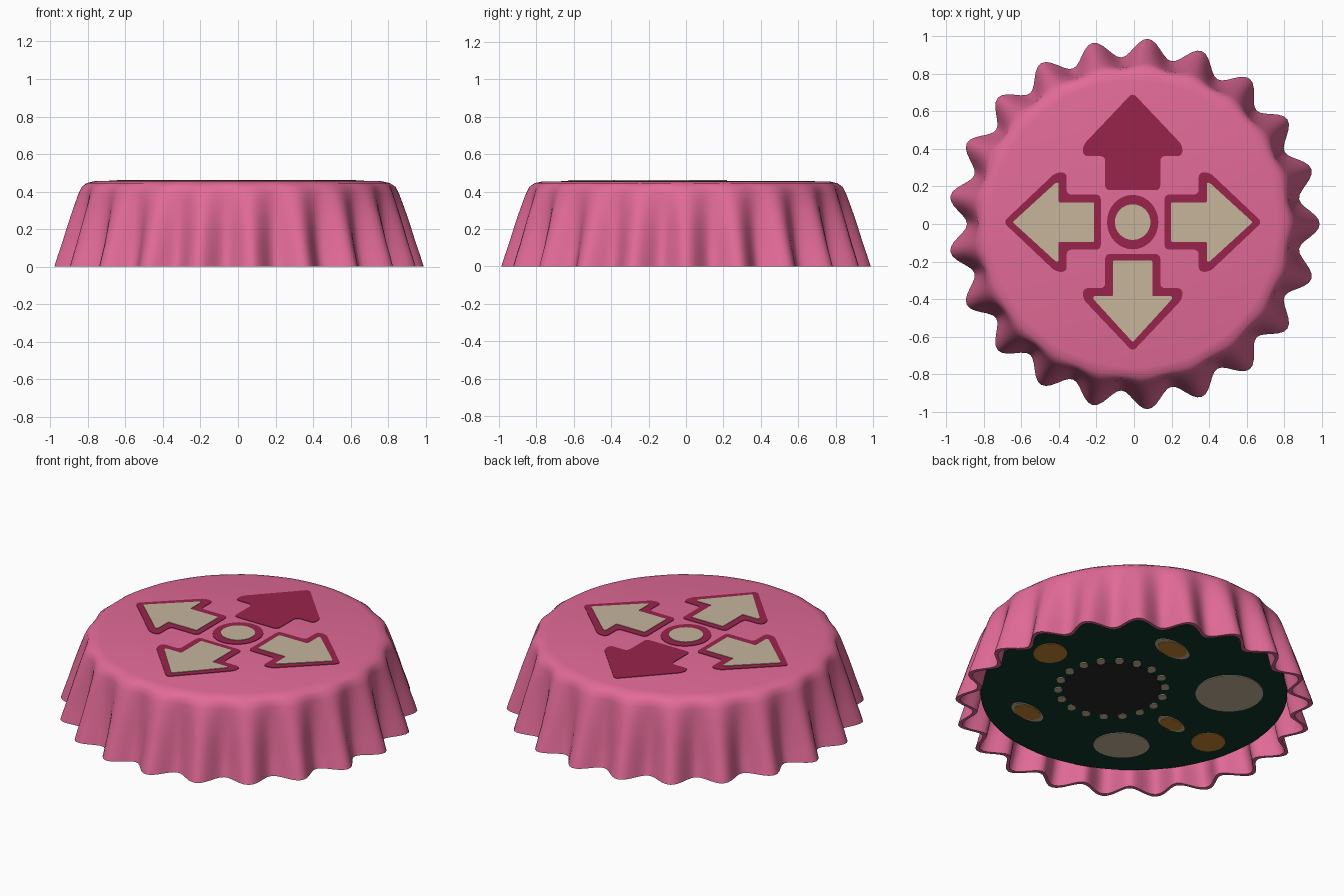
import bpy, bmesh
from math import cos, sin, pi, radians

if "Cube" in bpy.data.objects:
    bpy.data.objects.remove(bpy.data.objects["Cube"], do_unlink=True)


def material(name, rgb):
    m = bpy.data.materials.new(name)
    m.use_nodes = True
    m.diffuse_color = (*rgb, 1)
    m.node_tree.nodes["Principled BSDF"].inputs["Base Color"].default_value = (*rgb, 1)
    return m


PINK = material("pink", (0.76, 0.145, 0.31))
CRIMSON = material("crimson", (0.32, 0.017, 0.07))
TAN = material("tan", (0.57, 0.46, 0.335))
GREEN = material("dark green", (0.005, 0.04, 0.02))
AMBER = material("amber", (0.57, 0.24, 0.03))
BLACK = material("black", (0.02, 0.02, 0.02))


def finish(bm, name, mat, smooth=None):
    bmesh.ops.recalc_face_normals(bm, faces=bm.faces[:])
    mesh = bpy.data.meshes.new(name)
    bm.to_mesh(mesh)
    bm.free()
    ob = bpy.data.objects.new(name, mesh)
    bpy.context.collection.objects.link(ob)
    mesh.materials.append(mat)
    if smooth:
        bpy.ops.object.select_all(action="DESELECT")
        ob.select_set(True)
        bpy.context.view_layer.objects.active = ob
        bpy.ops.object.shade_smooth_by_angle(angle=radians(smooth))
    return ob


def plate(name, points, z, height, mat, rounding=0):
    """Flat outline, optionally with rounded corners, raised by height."""
    bm = bmesh.new()
    bm.faces.new([bm.verts.new((x, y, z)) for x, y in points])
    if rounding:
        bmesh.ops.bevel(bm, geom=bm.verts[:], offset=rounding, segments=4,
                        profile=0.5, affect="VERTICES")
    top = bmesh.ops.extrude_face_region(bm, geom=bm.faces[:])["geom"]
    bmesh.ops.translate(bm, vec=(0, 0, height),
                        verts=[g for g in top if isinstance(g, bmesh.types.BMVert)])
    return finish(bm, name, mat)


def ellipse(cx, cy, rx, ry, tilt=0, n=32):
    c, s = cos(tilt), sin(tilt)
    ring = [(rx * cos(2 * pi * i / n), ry * sin(2 * pi * i / n)) for i in range(n)]
    return [(cx + x * c - y * s, cy + x * s + y * c) for x, y in ring]


# Crimped shell: rings of (height, crest radius, valley radius), outside then inside
TEETH, STEPS, WALL = 21, 12, 0.025
outer = [(0, 0.99, 0.89), (0.06, 0.971, 0.876), (0.12, 0.95, 0.865),
         (0.2, 0.925, 0.855), (0.27, 0.902, 0.847), (0.34, 0.877, 0.84),
         (0.39, 0.858, 0.835), (0.425, 0.84, 0.828), (0.445, 0.81, 0.808),
         (0.455, 0.765, 0.765)]
inner = [(min(z, 0.425), a - WALL, b - WALL) for z, a, b in outer[:-2]]
bm = bmesh.new()
rings = []
for z, crest, valley in outer[::-1] + inner:
    ring = []
    for i in range(TEETH * STEPS):
        t = 2 * pi * i / (TEETH * STEPS)
        r = (crest + valley) / 2 + (crest - valley) / 2 * cos(TEETH * t)
        ring.append(bm.verts.new((r * cos(t), r * sin(t), z)))
    rings.append(ring)
for low, high in zip(rings, rings[1:]):
    for i in range(len(low)):
        bm.faces.new((low[i - 1], low[i], high[i], high[i - 1]))
bm.faces.new(rings[0])
bm.faces.new(rings[-1])
finish(bm, "crimped_shell", PINK, smooth=40)

# Four arrows around a centre button
TOP, CX, CY = 0.455, -0.007, 0.01


def arrow(start, shaft, neck, shoulder, wide, tip, turn):
    half = [(start, shaft), (neck, shaft), (neck, wide), (shoulder, wide)]
    pts = half + [(tip, 0)] + [(x, -y) for x, y in half[::-1]]
    c, s = cos(turn), sin(turn)
    return [(CX + x * c - y * s, CY + x * s + y * c) for x, y in pts]


for k, side in enumerate(("right", "back", "left", "front")):
    turn = k * pi / 2
    plate(side + "_arrow_border", arrow(0.17, 0.147, 0.352, 0.41, 0.265, 0.69, turn),
          TOP, 0.003, CRIMSON, rounding=0.025)
    if side != "back":
        plate(side + "_arrow_fill", arrow(0.205, 0.105, 0.395, 0.41, 0.21, 0.64, turn),
              TOP, 0.006, TAN, rounding=0.007)
plate("button_border", ellipse(CX, CY, 0.137, 0.145), TOP, 0.003, CRIMSON)
plate("button_fill", ellipse(CX, CY, 0.095, 0.095), TOP, 0.006, TAN)

# Underside disc
BASE, AZ = 0.09, radians(32)
plate("base_disc", ellipse(0, 0, 0.846, 0.846, n=96), BASE, 0.03, GREEN)


def spot(name, mat, u, v, ru, rv, tilt=0, height=0.004):
    """Painted patch on the underside, placed in a turned, mirrored frame."""
    pts = [(-cos(AZ) * a + sin(AZ) * b, sin(AZ) * a + cos(AZ) * b)
           for a, b in ellipse(u, v, ru, rv, tilt)]
    plate(name, pts, BASE, -height, mat)


# Central dark patch with its ring of dots
HU, HV = -0.13, 0.04
spot("centre_patch", BLACK, HU, HV, 0.27, 0.29)
for i in range(18):
    t = 2 * pi * (i + 0.5) / 18
    spot("ring_dot", TAN, HU + 0.295 * cos(t), HV + 0.31 * sin(t), 0.024, 0.03, height=0.006)

# Large plain spots
spot("tan_spot_a", TAN, 0.52, 0.08, 0.187, 0.2)
spot("tan_spot_b", TAN, 0.01, -0.57, 0.155, 0.135)
spot("amber_spot_a", AMBER, -0.52, 0.38, 0.093, 0.105)
spot("amber_spot_b", AMBER, 0.48, -0.47, 0.093, 0.1)

# Slanted amber spots with tan ends
for u, v, size in ((0.14, 0.52, 0.13), (-0.555, -0.28, 0.12), (0.25, -0.3, 0.1)):
    spot("slanted_spot_border", TAN, u, v, size, size * 0.52, -pi / 4)
    spot("slanted_spot_fill", AMBER, u, v, size * 0.75, size * 0.5, -pi / 4, 0.006)
